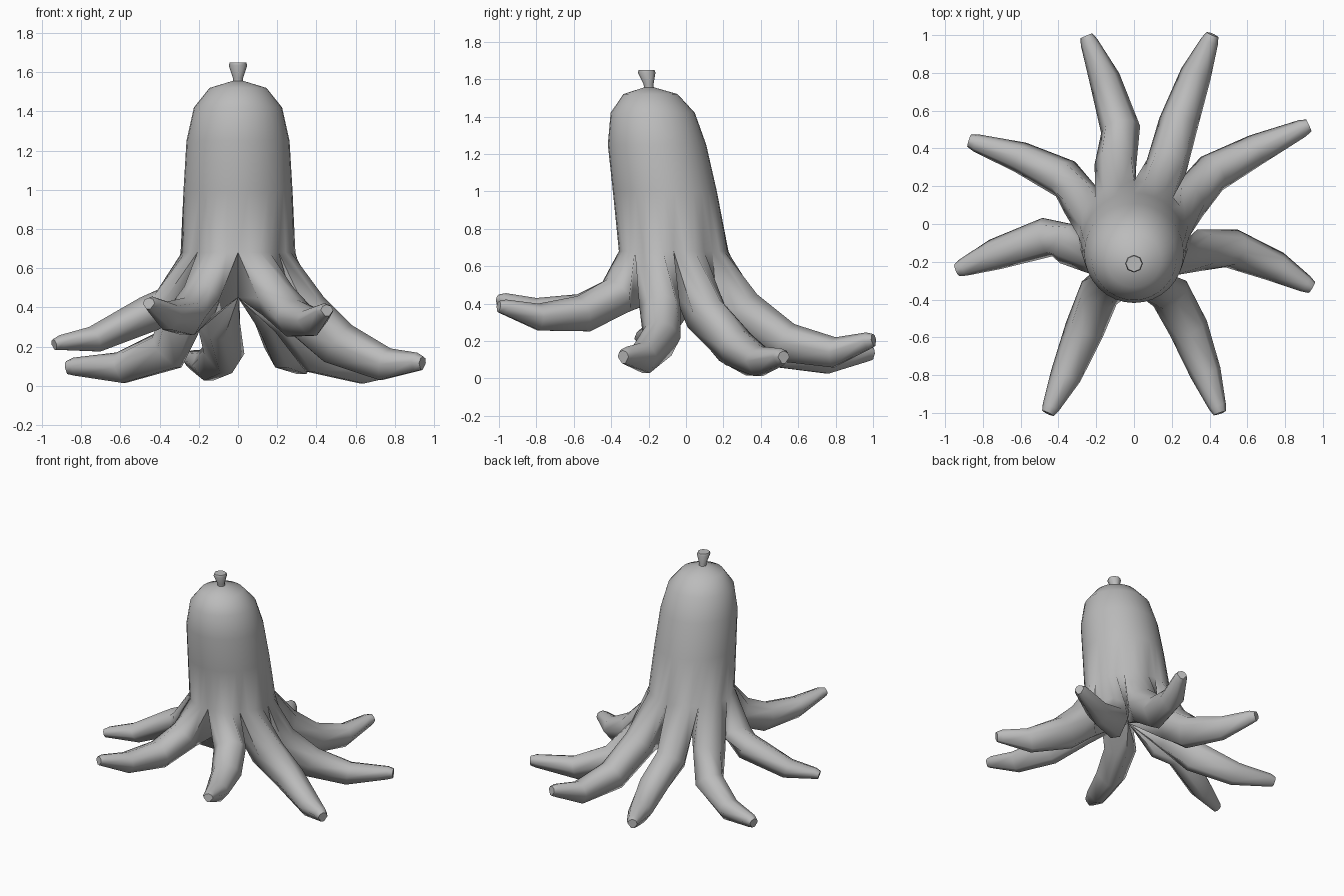
import bpy, bmesh
from math import cos, sin, pi
from mathutils import Vector

if "Cube" in bpy.data.objects:
    bpy.data.objects.remove(bpy.data.objects["Cube"])

SEG = 32
grey = bpy.data.materials.new("mid_grey")
grey.diffuse_color = (0.5, 0.5, 0.5, 1)
grey.use_nodes = True
grey.node_tree.nodes["Principled BSDF"].inputs["Base Color"].default_value = grey.diffuse_color


def ring_point(z, cy, r, k):
    a = 2 * pi * k / SEG
    return Vector((r * cos(a), cy + r * sin(a), z))


def skin(bm, a, b):
    """Bridge two equal closed vertex loops with quads."""
    n = len(a)
    for i in range(n):
        j = (i + 1) % n
        bm.faces.new((a[i], a[j], b[j], b[i]))


def lathe(bm, rings, seg_step=1, cap_bottom=False):
    """Loft horizontal rings given as (z, centre y, radius)."""
    loops = [[bm.verts.new(ring_point(*r, k)) for k in range(0, SEG, seg_step)] for r in rings]
    for a, b in zip(loops, loops[1:]):
        skin(bm, a, b)
    bm.faces.new(loops[-1])
    if cap_bottom:
        bm.faces.new(loops[0][::-1])


def finish(bm, name, angle):
    bmesh.ops.remove_doubles(bm, verts=bm.verts, dist=0.0005)
    bmesh.ops.recalc_face_normals(bm, faces=bm.faces)
    me = bpy.data.meshes.new(name)
    bm.to_mesh(me)
    bm.free()
    me.materials.append(grey)
    ob = bpy.data.objects.new(name, me)
    bpy.context.collection.objects.link(ob)
    bpy.ops.object.select_all(action='DESELECT')
    ob.select_set(True)
    bpy.context.view_layer.objects.active = ob
    bpy.ops.object.shade_smooth_by_angle(angle=angle)


# Leaning rounded body
BASE = (0.68, -0.066, 0.293)
bm = bmesh.new()
lathe(bm, [BASE, (1.0, -0.113, 0.278), (1.25, -0.155, 0.263), (1.42, -0.178, 0.225),
           (1.52, -0.19, 0.145), (1.555, -0.197, 0.03)])

# Legs, counter-clockwise from +x: depth scale, then outer skin path
LEGS = [
    (0.95, [(.33, .18, .42), (.46, .30, .26), (.66, .40, .17), (.92, .52, .16)]),
    (0.95, [(.20, .38, .45), (.25, .58, .29), (.33, .80, .22), (.41, .99, .25)]),
    (0.95, [(-.09, .40, .39), (-.08, .55, .26), (-.16, .78, .185), (-.25, .99, .18)]),
    (0.95, [(-.33, .20, .42), (-.42, .27, .27), (-.62, .36, .17), (-.87, .44, .14)]),
    (0.80, [(-.41, -.08, .49), (-.50, -.08, .45), (-.76, -.17, .30), (-.94, -.245, .25)]),
    (0.85, [(-.22, -.42, .53), (-.27, -.58, .45), (-.36, -.80, .43), (-.45, -.99, .46)]),
    (0.85, [(.23, -.42, .53), (.30, -.58, .44), (.38, -.79, .40), (.45, -.99, .425)]),
    (1.00, [(.44, -.13, .45), (.58, -.15, .31), (.78, -.24, .19), (.94, -.335, .165)]),
]
WIDTH = [0.11, 0.105, 0.083, 0.047]
DEPTH = [0.26, 0.24, 0.175, 0.10]
# Wedge section: rounded outer skin and a blunt inner ridge
SECTION = [(1, -.48), (.7, -.14), (0, 0), (-.7, -.14), (-1, -.48), (-.3, -.97), (.3, -.97)]
CENTRE = Vector((0, -0.06, 0.45))

for i, (scale, path) in enumerate(LEGS):
    first = [ring_point(*BASE, 4 * i + k) for k in range(5)]
    pts = [first[2]] + [Vector(p) for p in path]
    loops = [[bm.verts.new(p) for p in first + [CENTRE, CENTRE]]]
    for j in range(1, 5):
        t = (pts[min(j + 1, 4)] - pts[j - 1]).normalized()
        s = t.cross(Vector((0, 0, 1))).normalized()
        n = s.cross(t)
        # the last station gets a slightly rounded end
        ends = [(0, 1)] if j < 4 else [(-.03, 1), (.008, .72)]
        for shift, size in ends:
            w, d = WIDTH[j - 1], DEPTH[j - 1] * scale
            loops.append([bm.verts.new(pts[j] + t * shift + s * u * w * size
                                       + n * d * (-.5 + (v + .5) * size))
                          for u, v in SECTION])
    for a, b in zip(loops, loops[1:]):
        skin(bm, a, b)
    bm.faces.new(loops[-1])
finish(bm, "body_with_legs", 1.15)

# Flared knot on top
bm = bmesh.new()
lathe(bm, [(1.53, -0.197, 0.028), (1.57, -0.2, 0.026), (1.635, -0.21, 0.047), (1.65, -0.21, 0.042)],
      seg_step=4, cap_bottom=True)
finish(bm, "top_knot", 1.0)
